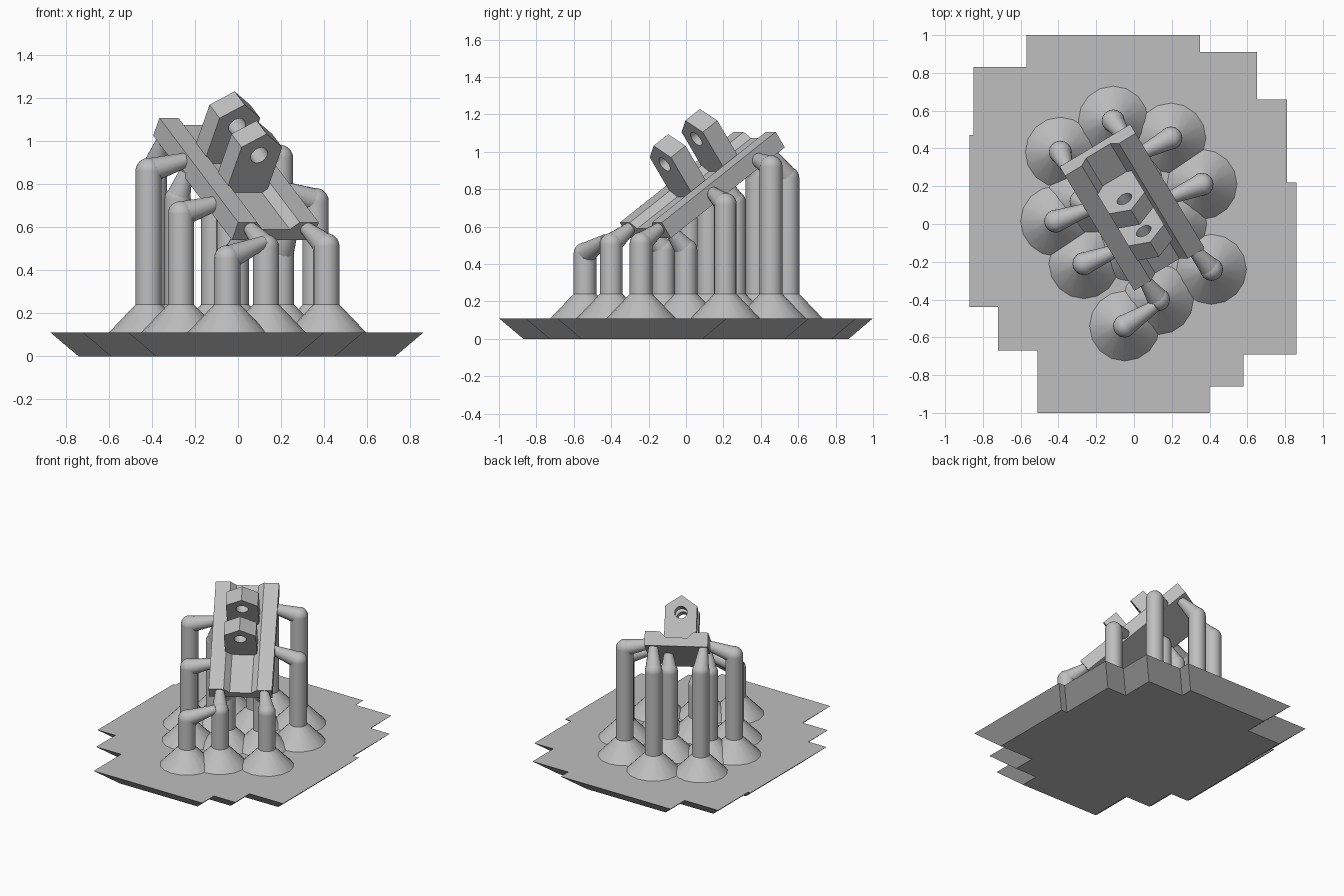
import bpy, bmesh, math
from mathutils import Matrix, Vector

cube = bpy.data.objects.get("Cube")
if cube:
    bpy.data.objects.remove(cube, do_unlink=True)

grey = bpy.data.materials.new("light_grey")
grey.use_nodes = True
grey.diffuse_color = (0.52, 0.52, 0.52, 1)
grey.node_tree.nodes["Principled BSDF"].inputs["Base Color"].default_value = (0.52, 0.52, 0.52, 1)


def make_object(name, bm, matrix=Matrix(), smooth=False):
    bmesh.ops.recalc_face_normals(bm, faces=bm.faces[:])
    mesh = bpy.data.meshes.new(name)
    bm.to_mesh(mesh)
    bm.free()
    mesh.materials.append(grey)
    ob = bpy.data.objects.new(name, mesh)
    bpy.context.collection.objects.link(ob)
    ob.matrix_world = matrix
    if smooth:
        bpy.ops.object.select_all(action='DESELECT')
        ob.select_set(True)
        bpy.context.view_layer.objects.active = ob
        bpy.ops.object.shade_smooth_by_angle(angle=math.radians(30))
    return ob


def loft(bm, lower, upper):
    """Close a solid between two matching rings of points."""
    a = [bm.verts.new(p) for p in lower]
    b = [bm.verts.new(p) for p in upper]
    bm.faces.new(a[::-1])
    bm.faces.new(b)
    for i in range(len(a)):
        j = (i + 1) % len(a)
        bm.faces.new((a[i], a[j], b[j], b[i]))


def rod(bm, start, end, r1, r2, sides=16):
    """Straight or tapered rod between two points."""
    start, end = Vector(start), Vector(end)
    axis = end - start
    turn = axis.to_track_quat('Z', 'Y').to_matrix().to_4x4()
    bmesh.ops.create_cone(bm, cap_ends=True, segments=sides, radius1=r1, radius2=r2,
                          depth=axis.length, matrix=Matrix.Translation((start + end) / 2) @ turn)


# Raft: stepped outline with sides that taper inward to the bottom
RAFT_TOP, TAPER = 0.11, 0.13
outline = [(-.51, -1), (.4, -1), (.4, -.86), (.58, -.86), (.58, -.69), (.86, -.69),
           (.86, .22), (.81, .22), (.81, .66), (.65, .66), (.65, .91), (.35, .91),
           (.35, 1), (-.57, 1), (-.57, .83), (-.85, .83), (-.85, .47), (-.87, .47),
           (-.87, -.44), (-.72, -.44), (-.72, -.67), (-.51, -.67)]
corners = [Vector(p) for p in outline]
inner = []
for i, p in enumerate(corners):
    before = (p - corners[i - 1]).normalized()
    after = (corners[(i + 1) % len(corners)] - p).normalized()
    inward = Vector((-before.y - after.y, before.x + after.x))
    inner.append(p + inward * TAPER)
bm = bmesh.new()
loft(bm, [(p.x, p.y, 0) for p in inner], [(p.x, p.y, RAFT_TOP) for p in corners])
make_object("raft", bm)

# Supports: foot position, elbow height, arm tip
supports = [
    ((-.05, -.54), .455, (.12, -.43, .53)),
    ((.13, -.40), .505, (.05, -.29, .60)),
    ((.41, -.24), .51, (.31, -.13, .60)),
    ((.36, .21), .72, (.17, .13, .79)),
    ((.195, .455), .92, (.01, .36, .97)),
    ((-.11, .545), .86, (-.04, .45, 1.0)),
    ((-.39, .38), .87, (-.35, .29, 1.0)),
    ((-.415, .015), .86, (-.21, .09, .92)),
    ((-.265, -.21), .66, (-.07, -.13, .72)),
    ((.2, 0), .475, (.25, -.09, .59)),
    ((-.01, -.12), .475, (.03, -.21, .59)),
    ((-.28, .12), .73, (-.24, .08, .86)),
    ((-.04, .26), .73, (0, .21, .84)),
]
COLUMN, FOOT, TIP, CONE_TOP = 0.061, 0.19, 0.03, 0.24
for n, ((x, y), height, tip) in enumerate(supports, 1):
    elbow = (x, y, height)
    bm = bmesh.new()
    rod(bm, (x, y, RAFT_TOP - .005), (x, y, CONE_TOP), FOOT, COLUMN)
    rod(bm, (x, y, CONE_TOP), elbow, COLUMN, COLUMN)
    bmesh.ops.create_uvsphere(bm, u_segments=16, v_segments=12, radius=COLUMN,
                              matrix=Matrix.Translation(elbow))
    rod(bm, elbow, tip, COLUMN * .97, TIP)
    make_object(f"support_{n}", bm, smooth=True)

# Tilted frame of the bracket, with its origin at the middle of the plate top
tilt = (Matrix.Translation((.005, .063, .864)) @ Matrix.Rotation(math.radians(31), 4, 'Z')
        @ Matrix.Rotation(math.radians(34.3), 4, 'X'))

# Bracket plate: two side rails with a sloped channel between them
HALF_W, HALF_L, THICK, DEPTH = 0.218, 0.43, 0.1, 0.04
half = [(HALF_W, -THICK), (HALF_W, 0), (.115, 0), (.075, -DEPTH)]
section = half + [(-x, z) for x, z in reversed(half)]
bm = bmesh.new()
loft(bm, [(x, -HALF_L, z) for x, z in section], [(x, HALF_L, z) for x, z in section])
make_object("bracket_plate", bm, tilt)

# Two lugs with pointed tops and a shared pin hole
LUG_X, LUG_W, LUG_T, HOLE_Z = -.012, 0.11, 0.11, 0.17
lug_profile = [(-LUG_W, -.06), (LUG_W, -.06), (LUG_W, .215), (0, .29), (-LUG_W, .215)]
bm = bmesh.new()
rod(bm, (LUG_X, -.4, HOLE_Z), (LUG_X, .4, HOLE_Z), .043, .043, 24)
cutter = make_object("pin_hole_cutter", bm, tilt)
cutter.hide_render = True
for name, y in (("lower_lug", -.127), ("upper_lug", .113)):
    bm = bmesh.new()
    loft(bm, [(x + LUG_X, y, z) for x, z in lug_profile],
         [(x + LUG_X, y + LUG_T, z) for x, z in lug_profile])
    lug = make_object(name, bm, tilt)
    hole = lug.modifiers.new("pin_hole", 'BOOLEAN')
    hole.operation = 'DIFFERENCE'
    hole.solver = 'EXACT'
    hole.object = cutter
    bpy.context.view_layer.objects.active = lug
    bpy.ops.object.modifier_apply(modifier=hole.name)
bpy.data.objects.remove(cutter, do_unlink=True)
